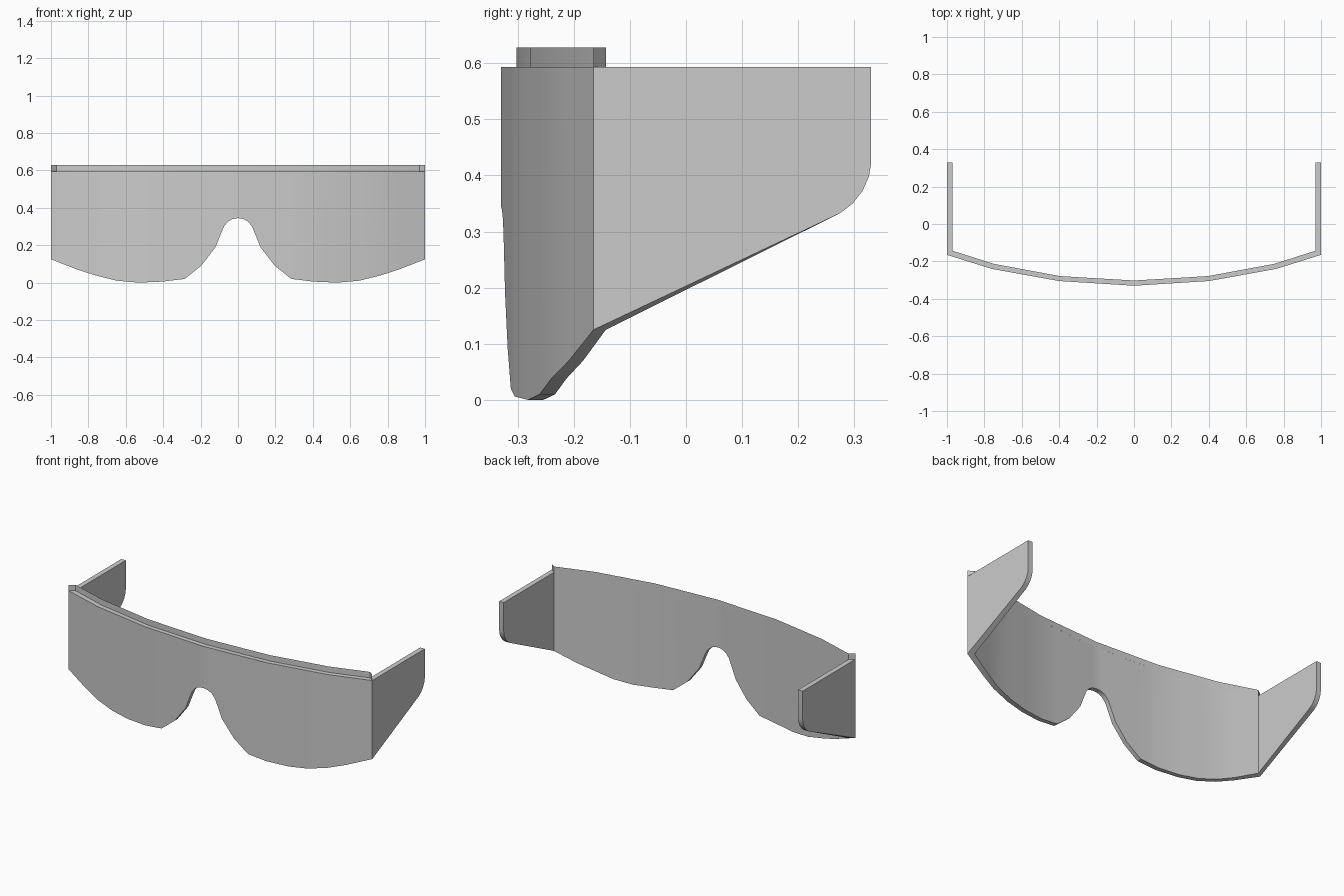
import bpy, bmesh, math

if "Cube" in bpy.data.objects:
    bpy.data.objects.remove(bpy.data.objects["Cube"])

TOP, BROW = 0.593, 0.628


def lerp(table, x):
    """Piecewise linear lookup."""
    for (x0, y0), (x1, y1) in zip(table, table[1:]):
        if x <= x1 + 1e-6:
            return y0 + (y1 - y0) * (x - x0) / (x1 - x0)
    return table[-1][1]


def build(name, bm):
    """Turn a right-hand half into a mirrored, smooth-shaded object."""
    mesh = bpy.data.meshes.new(name)
    bm.to_mesh(mesh)
    bm.free()
    ob = bpy.data.objects.new(name, mesh)
    bpy.context.collection.objects.link(ob)
    bpy.ops.object.select_all(action='DESELECT')
    ob.select_set(True)
    bpy.context.view_layer.objects.active = ob
    bpy.ops.object.shade_smooth_by_angle(angle=math.radians(25))
    mod = ob.modifiers.new("mirror", 'MIRROR')
    mod.merge_threshold = 0.0005
    return ob


# plan curves of the lens, and its lower outline with the nose cut-out
outer = [(0, -0.33), (0.4, -0.305), (0.76, -0.24), (1, -0.165)]
inner = [(0, -0.302), (0.394, -0.279), (0.75, -0.213), (0.97, -0.143)]
lower = [(0, 0.345), (0.03, 0.34), (0.055, 0.325), (0.075, 0.30), (0.092, 0.26),
         (0.12, 0.19), (0.195, 0.092), (0.285, 0.02), (0.4, 0.006), (0.53, 0.0),
         (0.645, 0.01), (0.76, 0.038), (0.86, 0.07), (1, 0.125)]


def inner_xy(x):
    xi = x - 0.03 * x ** 4
    return xi, lerp(inner, xi)


# lens: ring of outer/inner, top/bottom points per column
bm = bmesh.new()
rings = []
for x, z in lower:
    yo = lerp(outer, x)
    xi, yi = inner_xy(x)
    rings.append([bm.verts.new(p) for p in
                  ((x, yo, z), (x, yo, TOP), (xi, yi, TOP), (xi, yi, z))])
for a, b in zip(rings, rings[1:]):
    for i in range(4):
        j = (i + 1) % 4
        bm.faces.new((a[i], b[i], b[j], a[j]))
build("lens", bm)

# brow strip: thin upright continuation of the lens back, with mitred end tabs
bm = bmesh.new()
path = [inner_xy(x) for x in (0, 0.4, 0.76, 1)] + [(1, -0.165)]
cols = [[bm.verts.new((x, y, z)) for z in (TOP, BROW)] for x, y in path]
for a, b in zip(cols, cols[1:]):
    bm.faces.new((a[0], b[0], b[1], a[1]))
build("brow_strip", bm)

# side arm: rounded lower rear corner, mitred onto the lens
side = [(-0.165, TOP), (-0.165, 0.125), (0.275, 0.333), (0.297, 0.35),
        (0.315, 0.373), (0.326, 0.398), (0.33, 0.422), (0.33, TOP)]
bm = bmesh.new()
out = [bm.verts.new((1, y, z)) for y, z in side]
inn = [bm.verts.new((0.97, max(y, -0.143), z)) for y, z in side]
bm.faces.new(out)
bm.faces.new(inn[::-1])
for i in range(1, len(side)):
    j = (i + 1) % len(side)
    bm.faces.new((out[j], out[i], inn[i], inn[j]))
bmesh.ops.recalc_face_normals(bm, faces=bm.faces)
build("side_arm", bm)
